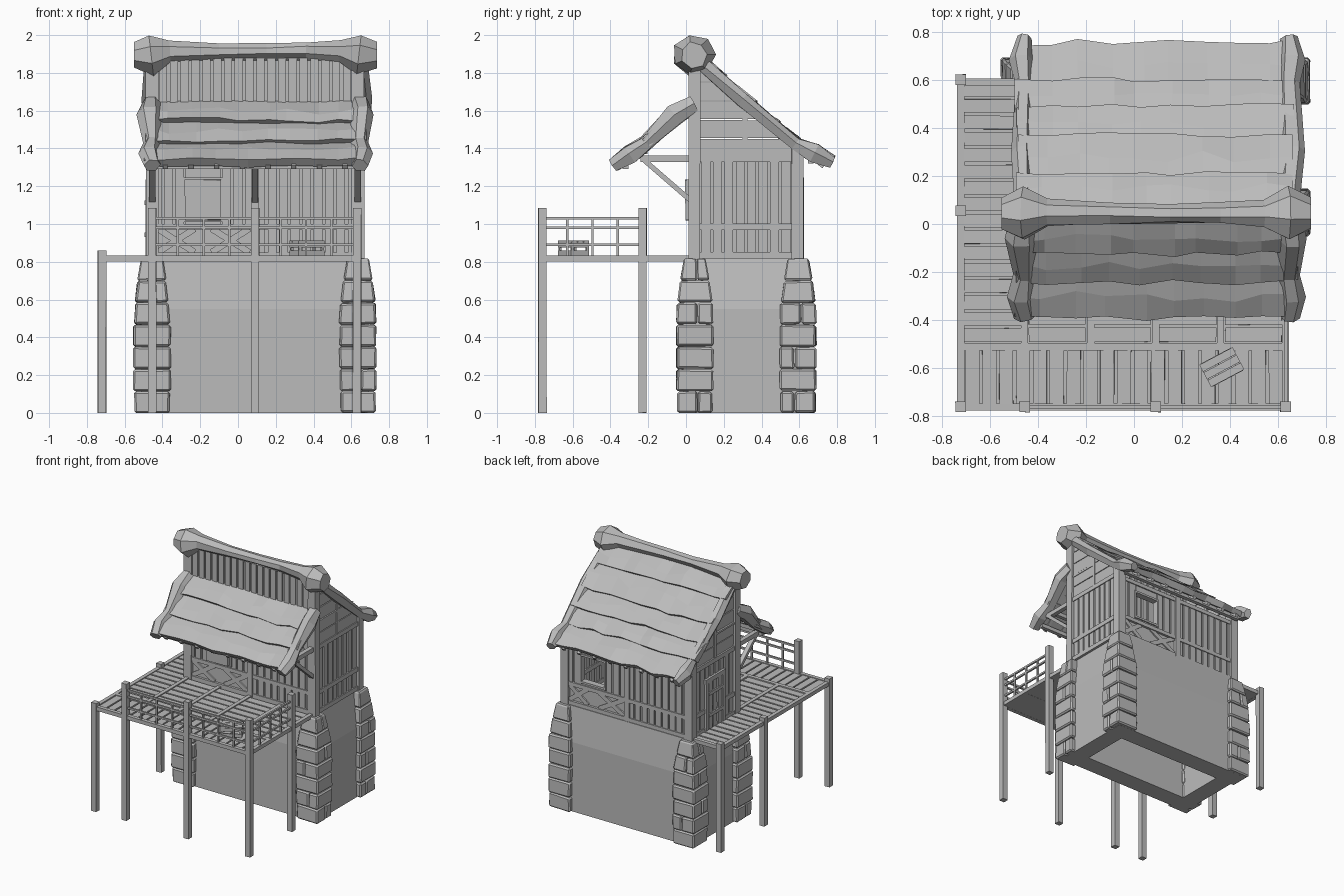
import bpy, bmesh, math, random
from mathutils import Vector, Matrix

random.seed(4)
if "Cube" in bpy.data.objects:
    bpy.data.objects.remove(bpy.data.objects["Cube"])

grey = bpy.data.materials.new("plain grey")
grey.use_nodes = True
GREY = (0.5, 0.5, 0.5, 1)
grey.diffuse_color = GREY
grey.node_tree.nodes["Principled BSDF"].inputs["Base Color"].default_value = GREY

CX, CY = 0.09, 0.32            # house centre
LEFT, RIGHT = -0.455, 0.635    # corner post lines
FRONT, BACK = 0.045, 0.59
DECK = 0.83


def jit(a):
    return random.uniform(-a, a)


def box(bm, lo, hi, wob=0.0, bevel=0.0):
    lo, hi = Vector(lo), Vector(hi)
    m = Matrix.Translation((lo + hi) / 2) @ Matrix.Diagonal((*(hi - lo), 1))
    vs = bmesh.ops.create_cube(bm, size=1, matrix=m)["verts"]
    for v in vs:
        v.co += Vector((jit(wob), jit(wob), jit(wob)))
    if bevel:
        edges = list({e for v in vs for e in v.link_edges})
        bmesh.ops.bevel(bm, geom=edges, offset=bevel, segments=1, affect='EDGES')


def beam(bm, p, q, w, h=None):
    p, q = Vector(p), Vector(q)
    d = q - p
    rot = d.to_track_quat('Z', 'Y').to_matrix().to_4x4()
    m = Matrix.Translation((p + q) / 2) @ rot @ Matrix.Diagonal((w, h or w, d.length, 1))
    bmesh.ops.create_cube(bm, size=1, matrix=m)


def loft(bm, rings):
    rows = [[bm.verts.new(p) for p in r] for r in rings]
    n = len(rows[0])
    for a, b in zip(rows, rows[1:]):
        for i in range(n):
            bm.faces.new((a[i], a[(i + 1) % n], b[(i + 1) % n], b[i]))
    bm.faces.new(rows[0][::-1])
    bm.faces.new(rows[-1])


def log(bm, path, radii, sides=7, wob=0.006):
    rings = []
    for i, (p, r) in enumerate(zip(path, radii)):
        d = Vector(path[min(i + 1, len(path) - 1)]) - Vector(path[max(i - 1, 0)])
        q = d.to_track_quat('Z', 'Y')
        rings.append([Vector(p) + q @ Vector((math.cos(t) * r + jit(wob), math.sin(t) * r + jit(wob), 0))
                      for t in (math.tau * k / sides for k in range(sides))])
    loft(bm, rings)


def panel(bm, axis, a0, a1, z0, z1, c, t):
    if axis == 'x':
        box(bm, (a0, c - t / 2, z0), (a1, c + t / 2, z1))
    else:
        box(bm, (c - t / 2, a0, z0), (c + t / 2, a1, z1))


def planks(bm, axis, a0, a1, z0, z1, c):
    n = max(1, round((a1 - a0) / 0.058))
    s = (a1 - a0) / n
    for i in range(n):
        panel(bm, axis, a0 + i * s + 0.007, a0 + (i + 1) * s - 0.007, z0, z1, c, 0.036 + jit(0.004))
    panel(bm, axis, a0, a1, z0, z1, c, 0.012)


def finish(bm, name):
    bmesh.ops.recalc_face_normals(bm, faces=bm.faces)
    me = bpy.data.meshes.new(name)
    bm.to_mesh(me)
    bm.free()
    me.materials.append(grey)
    ob = bpy.data.objects.new(name, me)
    bpy.context.collection.objects.link(ob)
    return ob


# Hollow plaster base, leaning in near the top
bm = bmesh.new()
rings = []
for hx, hy, z in ((0.46, 0.19, 0.8), (0.46, 0.19, 0), (0.6, 0.335, 0), (0.6, 0.335, 0.55), (0.55, 0.3, 0.82)):
    rings.append([(CX + sx * hx, CY + sy * hy, z) for sx, sy in ((-1, -1), (1, -1), (1, 1), (-1, 1))])
loft(bm, rings)
finish(bm, "base_wall")

# Corner stone stacks, narrowing at the top
bm = bmesh.new()
ROWS = 7
for sx in (-1, 1):
    for sy in (-1, 1):
        x, y = CX + sx * 0.545, CY + sy * 0.273
        start = len(bm.verts)
        for r in range(ROWS):
            z0, z1 = r * 0.117, (r + 1) * 0.117 - 0.003
            h = 0.095 + jit(0.004)
            cut = random.choice((-0.2, 0.15, None, None))
            spans = [(-h, h)] if cut is None else [(-h, cut * h - 0.001), (cut * h + 0.001, h)]
            for a, b in spans:
                if r % 2:
                    lo, hi = (x + a, y - h, z0), (x + b, y + h, z1)
                else:
                    lo, hi = (x - h, y + a, z0), (x + h, y + b, z1)
                box(bm, lo, hi, 0.003, 0.01)
        for v in list(bm.verts)[start:]:
            v.co.z = max(0, v.co.z)
            k = 1 - 0.42 * max(0, (v.co.z - 0.52) / 0.3) ** 1.4
            v.co.x, v.co.y = x + (v.co.x - x) * k, y + (v.co.y - y) * k
finish(bm, "corner_stones")

# Timber frame
bm = bmesh.new()
for x in (LEFT, RIGHT):
    box(bm, (x - 0.033, FRONT - 0.03, 0.81), (x + 0.033, FRONT + 0.03, 1.87), 0.003)
    box(bm, (x - 0.033, BACK - 0.032, 0.81), (x + 0.033, BACK + 0.032, 1.4), 0.003)
    for z in (0.835, 0.985, 1.345):
        box(bm, (x - 0.025, FRONT, z - 0.017), (x + 0.025, BACK, z + 0.017))
    box(bm, (x - 0.022, 0.3, 1.35), (x + 0.022, 0.325, 1.6))
    box(bm, (x - 0.022, FRONT, 1.535), (x + 0.022, 0.31, 1.55))
for y in (FRONT, BACK):
    for z in (0.835, 0.985, 1.31):
        box(bm, (LEFT, y - 0.025, z - 0.015), (RIGHT, y + 0.025, z + 0.015))
    box(bm, (CX - 0.022, y - 0.027, 0.82), (CX + 0.022, y + 0.027, 1.35))
finish(bm, "timber_frame")

# Plank walls: window bays in front left and back right
bm = bmesh.new()
WINDOWS = ((FRONT, LEFT, CX, -0.28, -0.09), (BACK, CX, RIGHT, 0.29, 0.49))
for y, a0, a1, w0, w1 in WINDOWS:
    planks(bm, 'x', a0, w0, 1.0, 1.3, y)
    planks(bm, 'x', w1, a1, 1.0, 1.3, y)
    panel(bm, 'x', w0, w1, 1.0, 1.03, y, 0.03)
    panel(bm, 'x', w0, w1, 1.23, 1.3, y, 0.03)
    panel(bm, 'x', a0, a1, 0.83, 0.99, y, 0.012)
    for s, e in ((a0 + 0.03, w0 + 0.05), (a1 - 0.03, w1 - 0.05)):
        for za, zb in ((0.85, 0.975), (0.975, 0.85)):
            beam(bm, (s, y, za), (e, y, zb), 0.034)
for y, a0, a1 in ((FRONT, CX, RIGHT), (BACK, LEFT, CX)):
    planks(bm, 'x', a0, a1, 0.84, 1.31, y)
planks(bm, 'x', LEFT + 0.03, RIGHT - 0.03, 1.32, 1.88, FRONT)
for x in (LEFT, RIGHT):
    planks(bm, 'y', 0.075, 0.56, 0.84, 1.34, x)
finish(bm, "plank_walls")

# Gable boards, cut to the roof slope
bm = bmesh.new()
for x in (LEFT, RIGHT):
    for i in range(5):
        z0 = 1.355 + i * 0.1
        z1 = z0 + 0.094
        ya, yb = (0.05 + (1.86 - z) / 0.85 for z in (z0, z1))
        t = 0.015 + jit(0.003)
        loft(bm, [[(x + s * t, y, z) for y, z in ((0.04, z0), (ya, z0), (yb, z1), (0.04, z1))] for s in (-1, 1)])
finish(bm, "gable_boards")

# Window frames and front shutter
bm = bmesh.new()
for y, a0, a1, w0, w1 in WINDOWS:
    for x in (w0 - 0.008, w1 + 0.008):
        box(bm, (x - 0.008, y - 0.025, 1.01), (x + 0.008, y + 0.025, 1.24))
    for z in (1.022, 1.238):
        box(bm, (w0 - 0.016, y - 0.025, z - 0.008), (w1 + 0.016, y + 0.025, z + 0.008))
box(bm, (-0.282, FRONT - 0.05, 1.02), (-0.09, FRONT - 0.02, 1.235), 0.003)
finish(bm, "windows")

# Side door
bm = bmesh.new()
for y in (0.22, 0.43):
    box(bm, (LEFT - 0.035, y - 0.015, DECK), (LEFT, y + 0.015, 1.23))
box(bm, (LEFT - 0.035, 0.2, 1.2), (LEFT, 0.45, 1.235))
planks(bm, 'y', 0.235, 0.415, DECK, 1.2, LEFT - 0.012)
for z in (0.93, 1.1):
    box(bm, (LEFT - 0.04, 0.235, z), (LEFT, 0.415, z + 0.025))
finish(bm, "side_door")


# Thatch rows: wavy tapered slabs stepped down the slope
def thatch(name, rows, n=9):
    bm = bmesh.new()
    for (ya, za), (yb, zb), thick in rows:
        d = Vector((0, yb - ya, zb - za)).normalized()
        up = Vector((0, -d.z, d.y)) if d.y > 0 else Vector((0, d.z, -d.y))
        rings = []
        for i in range(n + 1):
            x = LEFT - 0.035 + (RIGHT - LEFT + 0.07) * i / n + (jit(0.03) if 0 < i < n else jit(0.012))
            a = Vector((x, ya, za))
            b = Vector((x, yb, zb)) + d * jit(0.014)
            m = a.lerp(b, 0.6 + jit(0.12))
            rings.append([a, b, b + d * 0.008 + up * (thick + jit(0.01)),
                          m + up * (thick * 0.92 + jit(0.01)), a + up * (0.022 + jit(0.004))])
        loft(bm, rings)
    finish(bm, name)


thatch("main_roof", [((0.03, 1.875), (0.165, 1.75), 0.058), ((0.12, 1.785), (0.33, 1.605), 0.058),
                     ((0.29, 1.635), (0.45, 1.505), 0.056), ((0.41, 1.535), (0.56, 1.415), 0.054),
                     ((0.52, 1.445), (0.725, 1.315), 0.046)])
thatch("porch_roof", [((0.05, 1.635), (-0.08, 1.515), 0.058), ((-0.04, 1.545), (-0.2, 1.405), 0.058),
                      ((-0.16, 1.43), (-0.355, 1.305), 0.052)])

# Ridge log and verge logs with swollen ends
bm = bmesh.new()
ridge = [(-0.55, 0.07), (-0.46, 0.112), (-0.36, 0.058), (-0.1, 0.045), (0.15, 0.04),
         (0.36, 0.044), (0.54, 0.056), (0.64, 0.112), (0.735, 0.07)]
log(bm, [(x, 0.042, 1.895 + (0.022 if r < 0.065 else 0)) for x, r in ridge], [r for x, r in ridge], 7)
for x in (LEFT, RIGHT + 0.01):
    out = math.copysign(0.015, x)
    log(bm, [(x, 0.06, 1.865), (x + out, 0.3, 1.66), (x, 0.58, 1.425), (x + out, 0.68, 1.375), (x, 0.775, 1.33)],
        [0.04, 0.045, 0.04, 0.055, 0.035], 6)
    log(bm, [(x, 0.04, 1.635), (x + out, -0.06, 1.58), (x, -0.21, 1.43), (x + out, -0.3, 1.37), (x, -0.385, 1.31)],
        [0.05, 0.062, 0.045, 0.055, 0.042], 6)
finish(bm, "ridge_and_verge_logs")

# Rafters, purlins and porch brackets
bm = bmesh.new()
for i in range(8):
    x = LEFT + 0.07 + i * 0.136
    beam(bm, (x, 0.07, 1.82), (x, 0.73, 1.305), 0.025)
    beam(bm, (x, 0.03, 1.61), (x, -0.36, 1.3), 0.025)
for y, z in ((0.66, 1.335), (0.36, 1.57), (-0.22, 1.385), (-0.32, 1.305)):
    beam(bm, (LEFT, y, z), (RIGHT, y, z), 0.03)
for x in (LEFT, CX, RIGHT):
    beam(bm, (x, 0.04, 1.345), (x, -0.24, 1.345), 0.034)
    beam(bm, (x, 0.03, 1.12), (x, -0.23, 1.345), 0.034, 0.026)
finish(bm, "roof_timbers")

# Deck posts
bm = bmesh.new()
for x, y, top in ((-0.72, 0.6, 0.86), (-0.72, 0.055, 0.86), (-0.72, -0.76, 0.86), (LEFT, -0.76, 1.085),
                  (CX, -0.76, 1.085), (0.63, -0.76, 1.085), (0.63, -0.23, 1.085)):
    box(bm, (x - 0.022, y - 0.022, 0), (x + 0.022, y + 0.022, top), 0.001)
for v in bm.verts:
    v.co.z = max(0, v.co.z)
finish(bm, "deck_posts")

# Deck boards on bearers
bm = bmesh.new()
for a, b in (((-0.72, -0.76), (0.63, -0.76)), ((-0.735, -0.51), (0.63, -0.51)), ((-0.72, -0.76), (-0.72, 0.6)),
             ((0.63, -0.76), (0.63, 0.03)), ((LEFT, -0.5), (LEFT, 0.59)), ((-0.735, 0.59), (LEFT, 0.59)),
             ((-0.18, -0.5), (-0.18, 0.03)), ((CX, -0.5), (CX, 0.03)), ((0.36, -0.5), (0.36, 0.03))):
    beam(bm, (*a, 0.817), (*b, 0.817), 0.03)
for i in range(19):
    x = -0.7 + i * 0.07
    box(bm, (x, -0.75, 0.808), (x + 0.058, -0.52, 0.826), 0.001)
for i in range(16):
    y = -0.49 + i * 0.068
    box(bm, (-0.71, y, 0.808), (-0.47, y + 0.056, 0.826), 0.001)
for i in range(7):
    for j in range(4):
        y, x = -0.49 + i * 0.072, LEFT + 0.018 + j * 0.272
        box(bm, (x, y, 0.808), (x + 0.235, y + 0.06, 0.826), 0.001)
box(bm, (-0.71, -0.75, 0.803), (0.62, 0.03, 0.808))
box(bm, (-0.71, 0, 0.803), (LEFT, 0.59, 0.808))
finish(bm, "deck")

# Railings
bm = bmesh.new()
for a, b in (((LEFT, -0.76), (CX, -0.76)), ((CX, -0.76), (0.63, -0.76)), ((0.63, -0.76), (0.63, -0.23))):
    a, b = Vector((*a, 0)), Vector((*b, 0))
    for z in (0.89, 0.98, 1.03):
        beam(bm, a + Vector((0, 0, z)), b + Vector((0, 0, z)), 0.014)
    for k in (1, 2, 3):
        p = a.lerp(b, k / 4)
        beam(bm, p + Vector((0, 0, 0.82)), p + Vector((0, 0, 1.03)), 0.013)
finish(bm, "railings")

# Slatted crate on the deck
bm = bmesh.new()
for sx in (-1, 1):
    for sy in (-1, 1):
        beam(bm, (sx * 0.068, sy * 0.045, 0), (sx * 0.068, sy * 0.045, 0.08), 0.013)
for z in (0.018, 0.06):
    for s in (-1, 1):
        beam(bm, (-0.072, s * 0.05, z), (0.072, s * 0.05, z), 0.008, 0.026)
        beam(bm, (s * 0.074, -0.05, z), (s * 0.074, 0.05, z), 0.008, 0.026)
for i in range(3):
    y = -0.052 + i * 0.036
    box(bm, (-0.078, y, 0.074), (0.078, y + 0.032, 0.084))
crate = finish(bm, "crate")
crate.location = (0.365, -0.595, DECK - 0.002)
crate.rotation_euler.z = math.radians(28)
